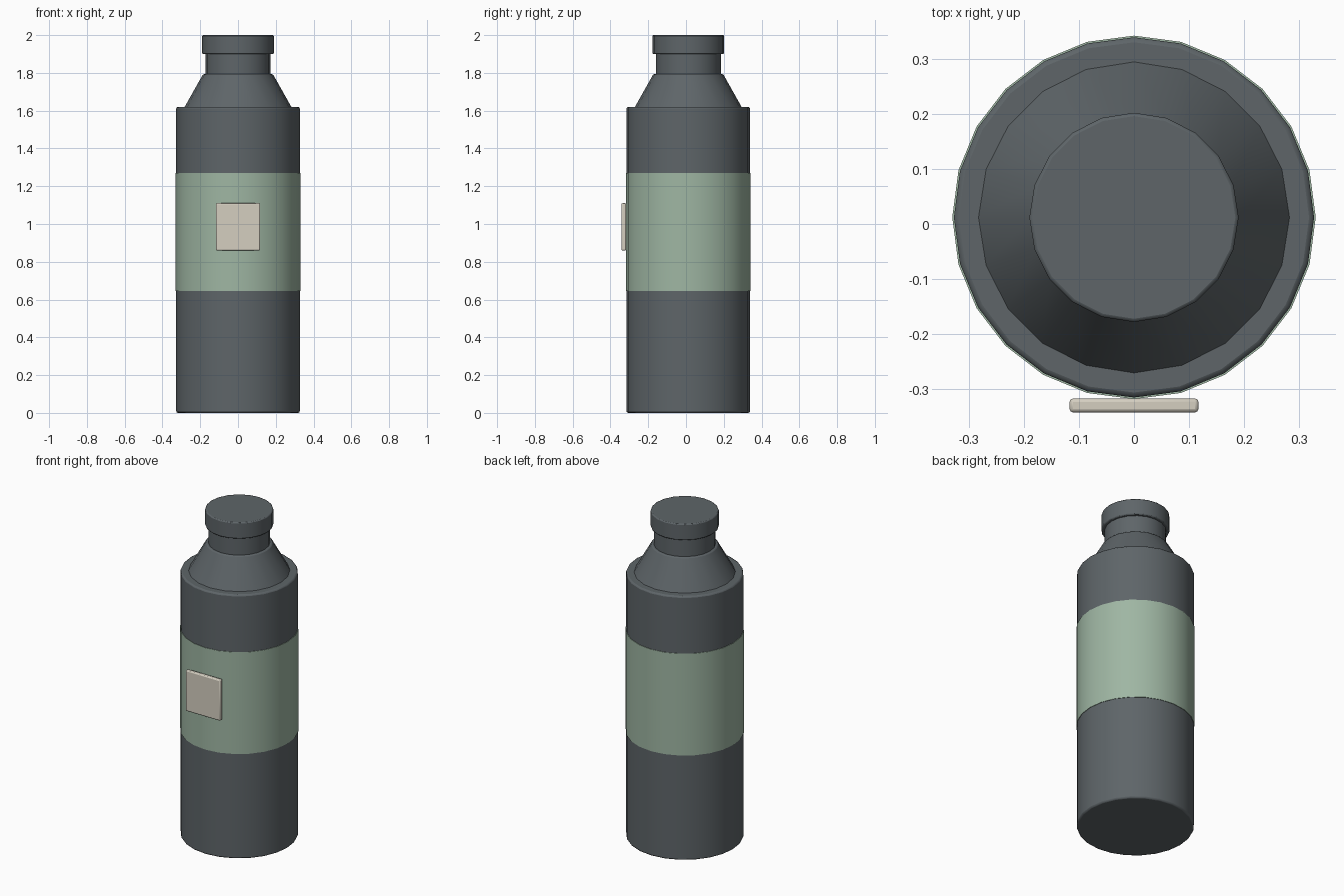
import bpy
import bmesh
import math

if "Cube" in bpy.data.objects:
    bpy.data.objects.remove(bpy.data.objects["Cube"])

CENTRE_Y = 0.012  # the bottle axis sits slightly back because of the front tag


def material(name, colour):
    m = bpy.data.materials.new(name)
    m.diffuse_color = (*colour, 1)
    m.use_nodes = True
    m.node_tree.nodes["Principled BSDF"].inputs["Base Color"].default_value = m.diffuse_color
    return m


CHARCOAL = material("charcoal", (0.112, 0.130, 0.140))
SAGE = material("sage green", (0.345, 0.468, 0.366))
CREAM = material("cream", (0.66, 0.62, 0.53))


def finish(name, bm, mat, bevel):
    bmesh.ops.recalc_face_normals(bm, faces=bm.faces[:])
    mesh = bpy.data.meshes.new(name)
    bm.to_mesh(mesh)
    bm.free()
    mesh.materials.append(mat)
    obj = bpy.data.objects.new(name, mesh)
    bpy.context.collection.objects.link(obj)
    if bevel:
        mod = obj.modifiers.new("soft_edges", "BEVEL")
        mod.width = bevel
        mod.segments = 2
        mod.limit_method = "ANGLE"
        mod.angle_limit = math.radians(35)
    bpy.ops.object.select_all(action="DESELECT")
    obj.select_set(True)
    bpy.context.view_layer.objects.active = obj
    bpy.ops.object.shade_smooth_by_angle(angle=math.radians(30))
    return obj


def turned(name, sides, r_low, r_high, z_low, z_high, mat, bevel=0):
    """Capped cone or cylinder with a corner on the +y axis."""
    bm = bmesh.new()
    rings = []
    for r, z in ((r_low, z_low), (r_high, z_high)):
        ring = []
        for i in range(sides):
            a = 2 * math.pi * i / sides
            ring.append(bm.verts.new((r * math.sin(a), CENTRE_Y + r * math.cos(a), z)))
        rings.append(ring)
        bm.faces.new(ring)
    low, high = rings
    for i in range(sides):
        j = (i + 1) % sides
        bm.faces.new((low[i], low[j], high[j], high[i]))
    return finish(name, bm, mat, bevel)


# Bottle, from the base up
turned("body", 24, 0.327, 0.327, 0.0, 1.62, CHARCOAL, 0.009)
turned("label_band", 24, 0.33, 0.33, 0.645, 1.27, SAGE)
turned("shoulder", 20, 0.288, 0.185, 1.61, 1.793, CHARCOAL, 0.005)
turned("neck", 20, 0.172, 0.172, 1.78, 1.91, CHARCOAL)
turned("cap", 20, 0.19, 0.19, 1.90, 2.0, CHARCOAL, 0.006)

# Raised square tag on the front of the band
bm = bmesh.new()
bmesh.ops.create_cube(bm, size=1)
bmesh.ops.scale(bm, verts=bm.verts[:], vec=(0.234, 0.025, 0.25))
bmesh.ops.translate(bm, verts=bm.verts[:], vec=(0, -0.3295, 0.985))
finish("front_tag", bm, CREAM, 0.006)
